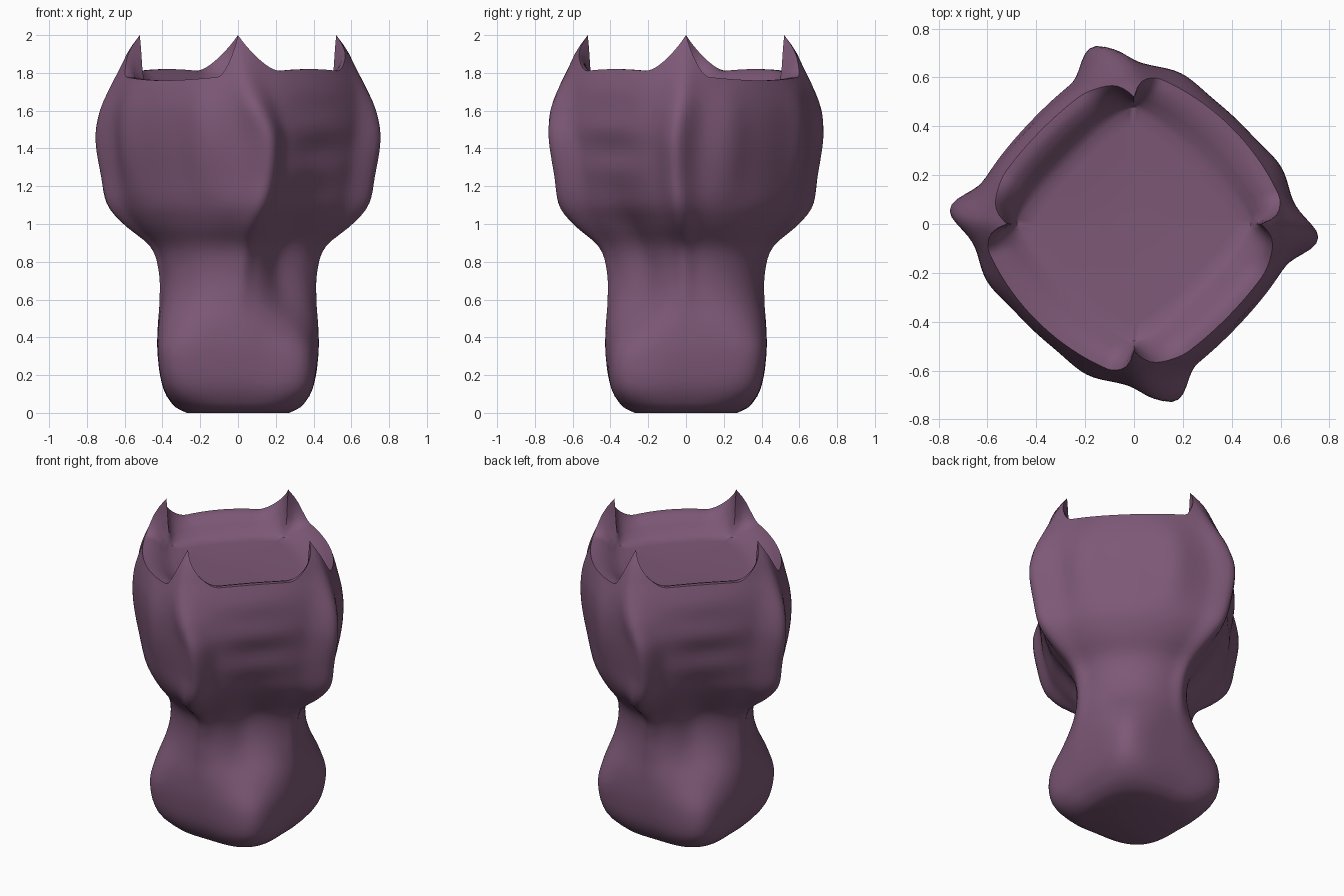
import bpy, bmesh, math

if "Cube" in bpy.data.objects:
    bpy.data.objects.remove(bpy.data.objects["Cube"])

# Profile rows: height, axis radius, squareness exponent, ridge fin, diagonal pinch, ridge shift
ROWS = [
    (0.00, 0.27, 2.5, 0.00, -0.06, 0.0),
    (0.03, 0.33, 3.2, 0.00, -0.04, 0.0),
    (0.13, 0.395, 5.0, 0.00, -0.01, 0.0),
    (0.30, 0.425, 5.5, 0.00, 0.05, 0.0),
    (0.45, 0.425, 3.6, 0.00, 0.13, 0.0),
    (0.60, 0.405, 2.4, 0.01, 0.21, 0.1),
    (0.75, 0.400, 2.0, 0.02, 0.25, 0.2),
    (0.88, 0.435, 1.85, 0.03, 0.24, 0.4),
    (1.00, 0.550, 1.6, 0.06, 0.19, 0.6),
    (1.10, 0.620, 1.5, 0.075, 0.12, 0.8),
    (1.25, 0.650, 1.48, 0.08, 0.06, 1.0),
    (1.45, 0.670, 1.50, 0.09, 0.025, 1.0),
    (1.60, 0.670, 1.50, 0.065, 0.01, 0.7),
    (1.72, 0.650, 1.47, 0.03, 0.00, 0.4),
    (1.83, 0.612, 1.45, 0.01, 0.00, 0.2),
    (1.92, 0.578, 1.45, 0.00, 0.00, 0.1),
    (2.00, 0.520, 1.45, 0.00, 0.00, 0.0),
]
SEG = 180
FLOOR = 1.70


def slope(i, c):
    a, b = ROWS[max(i - 1, 0)], ROWS[min(i + 1, len(ROWS) - 1)]
    return (b[c] - a[c]) / (b[0] - a[0])


def sample(z):
    """Smooth interpolation of the profile rows."""
    z = min(max(z, 0.0), 2.0)
    i = 0
    while i < len(ROWS) - 2 and z > ROWS[i + 1][0]:
        i += 1
    h = ROWS[i + 1][0] - ROWS[i][0]
    t = (z - ROWS[i][0]) / h
    return [(2*t**3 - 3*t*t + 1) * ROWS[i][c] + (t**3 - 2*t*t + t) * h * slope(i, c)
            + (3*t*t - 2*t**3) * ROWS[i + 1][c] + (t**3 - t*t) * h * slope(i + 1, c)
            for c in range(1, 6)]


def off_axis(a):
    """Degrees to the nearest x or y axis."""
    d = math.degrees(a) % 90
    return min(d, 90 - d)


def horn(a):
    """Horns slope gently on one side and steeply on the other."""
    gentle = math.degrees(a) % 180 >= 90
    return max(0.0, 1 - off_axis(a) / (22 if gentle else 12)) ** 1.7


def rim(a):
    return 1.79 - 0.03 * math.sin(2 * a)


def squircle(a, A, n):
    return A / (abs(math.cos(a)) ** n + abs(math.sin(a)) ** n) ** (1 / n)


def radius(a, z):
    A, n, fin, pinch, shift = sample(z)
    twist = shift * math.radians(4.5 - 9.5 * math.cos(2 * a))
    r = squircle(a, A, n)
    r += fin * math.exp(-(off_axis(a - 0.55 * twist) / 7) ** 2)
    side = max(0.0, -math.sin(2 * a)) ** 2
    r *= 1 - pinch * side
    if 1.1 < z < 1.75:                                   # soft folds on the panels
        fade = math.sin((z - 1.1) / 0.65 * math.pi)
        r += 0.008 * side * fade * math.sin(z * 26)
        if math.sin(2 * a) > 0:
            r += 0.025 * fade * math.exp(-((off_axis(a) - 22) / 9) ** 2)
    return r, a + 0.45 * twist


def point(a, z):
    r, b = radius(a, z)
    return (r * math.cos(b), r * math.sin(b), z)


def inner_point(a, blend, rise, drop):
    """Blend from the rim crest (0) to the edge of the sunken floor (1)."""
    r, b = radius(a, rim(a) + 0.21 * horn(a))
    r = r * (1 - blend) + squircle(a, 0.48, 1.15) * blend
    z = (rim(a) + 0.21 * horn(a) * rise) * (1 - drop) + FLOOR * drop
    return (r * math.cos(b), r * math.sin(b), z)


bm = bmesh.new()
angles = [2 * math.pi * i / SEG for i in range(SEG)]
rings = []

# Outer wall from foot to shoulder
wall = [0, 0.012, 0.03, 0.055, 0.09] + [0.13 + 0.0327 * i for i in range(46)]
for z in wall:
    rings.append([point(a, z) for a in angles])

# Upper wall rising to the rim and the four horns
start = wall[-1]
for k in range(1, 9):
    rings.append([point(a, start + (rim(a) + 0.21 * horn(a) - start) * k / 8) for a in angles])

# Inside of the rim and the shallow dish
for blend, rise, drop in ((0.15, 0.7, 0.0), (0.35, 0.2, 0.1), (0.6, 0, 0.45), (0.8, 0, 0.8), (1, 0, 1)):
    rings.append([inner_point(a, blend, rise, drop) for a in angles])
for s in (0.85, 0.6, 0.3):
    rings.append([(squircle(a, 0.48 * s, 1.15 + 0.4 * (1 - s)) * math.cos(a),
                   squircle(a, 0.48 * s, 1.15 + 0.4 * (1 - s)) * math.sin(a),
                   FLOOR - 0.02 * (1 - s)) for a in angles])

verts = [[bm.verts.new(p) for p in ring] for ring in rings]
for lo, hi in zip(verts, verts[1:]):
    for i in range(SEG):
        j = (i + 1) % SEG
        bm.faces.new((lo[i], lo[j], hi[j], hi[i]))
bm.faces.new(verts[-1])
bm.faces.new(verts[0][::-1])
bmesh.ops.recalc_face_normals(bm, faces=bm.faces[:])

mesh = bpy.data.meshes.new("horned_vessel")
bm.to_mesh(mesh)
bm.free()
vessel = bpy.data.objects.new("horned_vessel", mesh)
bpy.context.collection.objects.link(vessel)

mat = bpy.data.materials.new("dusty purple")
mat.diffuse_color = (0.205, 0.098, 0.183, 1)
mat.use_nodes = True
mat.node_tree.nodes["Principled BSDF"].inputs["Base Color"].default_value = mat.diffuse_color
mesh.materials.append(mat)

bpy.context.view_layer.objects.active = vessel
vessel.select_set(True)
bpy.ops.object.shade_smooth_by_angle(angle=math.radians(50))
